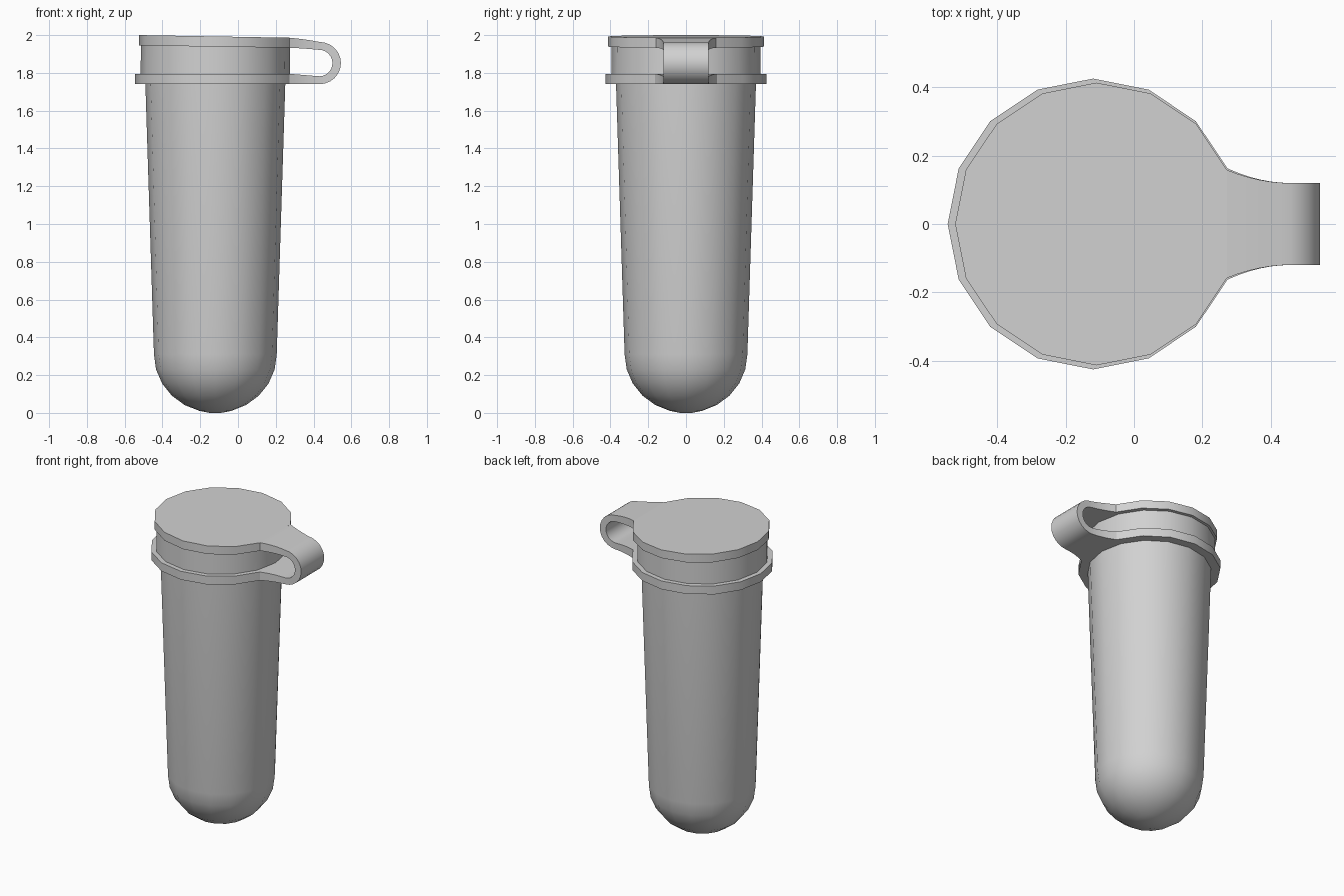
import bpy, bmesh, math

if "Cube" in bpy.data.objects:
    bpy.data.objects.remove(bpy.data.objects["Cube"])

SIDES = 16
CX = -0.12          # tube axis

plastic = bpy.data.materials.new("grey plastic")
plastic.diffuse_color = (0.64, 0.64, 0.64, 1)
plastic.use_nodes = True
plastic.node_tree.nodes["Principled BSDF"].inputs["Base Color"].default_value = plastic.diffuse_color


def finish(name, bm):
    bmesh.ops.recalc_face_normals(bm, faces=bm.faces)
    me = bpy.data.meshes.new(name)
    bm.to_mesh(me)
    bm.free()
    me.materials.append(plastic)
    me.shade_smooth()
    me.set_sharp_from_angle(angle=math.radians(30))
    ob = bpy.data.objects.new(name, me)
    bpy.context.collection.objects.link(ob)
    return ob


def bridge(bm, a, b):
    n = len(a)
    for i in range(n):
        bm.faces.new((a[i], a[(i + 1) % n], b[(i + 1) % n], b[i]))


def lathe(name, profile):
    """Revolve (radius, z) points; both ends are capped."""
    bm = bmesh.new()
    rings = []
    for r, z in profile:
        rings.append([bm.verts.new((CX + r * math.cos(k * math.tau / SIDES),
                                    r * math.sin(k * math.tau / SIDES), z))
                      for k in range(SIDES)])
    for a, b in zip(rings, rings[1:]):
        bridge(bm, a, b)
    bm.faces.new(rings[0])
    bm.faces.new(rings[-1])
    return finish(name, bm)


def plate(name, cx, r, low, high):
    """16-sided disc, cut flat on the hinge side; low/high give z from x."""
    bm = bmesh.new()
    pts = [(cx + r * math.cos(k * math.tau / SIDES),
            r * math.sin(k * math.tau / SIDES)) for k in range(1, SIDES)]
    a = [bm.verts.new((x, y, low(x))) for x, y in pts]
    b = [bm.verts.new((x, y, high(x))) for x, y in pts]
    bridge(bm, a, b)
    bm.faces.new(a)
    bm.faces.new(b)
    return finish(name, bm)


# Tube: rounded bottom, tapered wall, neck, then the hollow inside
def bowl(r, z0, z1):
    return [(r * math.sin(t), z1 - (z1 - z0) * math.cos(t))
            for t in [math.radians(15 * k) for k in range(1, 7)]]

outer = [(0.03, 0.0)] + bowl(0.325, 0.0, 0.31) + [(0.371, 1.76), (0.396, 1.76), (0.394, 1.945)]
inner = [(0.03, 0.04)] + bowl(0.285, 0.04, 0.31) + [(0.335, 1.945)]
lathe("tube", outer + inner[::-1])

# Flange around the neck
plate("flange", CX, 0.426, lambda x: 1.74, lambda x: 1.795)

# Lid, tilted very slightly down towards the hinge
LID_X, LID_R = -0.11, 0.414
plate("lid", LID_X, LID_R,
      lambda x: 1.945 - 0.012 * (x + 0.524) / 0.8,
      lambda x: 2.0 - 0.014 * (x + 0.524) / 0.8)

# Hinge strap: flares into lid and flange, loops round at the right
c, s = math.cos(math.tau / SIDES), math.sin(math.tau / SIDES)
lid_x, lid_w = LID_X + LID_R * c, LID_R * s
fl_x, fl_w = CX + 0.426 * c, 0.426 * s
AX, AZ = 0.43, 1.852                      # centre of the loop


def half_width(x, x0, w0):
    return 0.12 + (w0 - 0.12) * max(0.0, (0.46 - x) / (0.46 - x0)) ** 2

stations = []                              # outer x, z, inner x, z, half width
for k in range(5):
    t = k / 5
    x = lid_x + (AX - lid_x) * t
    drop = 0.6 * t + 0.4 * t * t
    stations.append((x, 1.986 - 0.022 * drop, x, 1.933 - 0.011 * drop,
                     half_width(x, lid_x, lid_w)))
for k in range(13):
    a = math.radians(90 - 15 * k)
    x = AX + 0.115 * math.cos(a)
    w = half_width(x, lid_x, lid_w) if k < 7 else half_width(x, fl_x, fl_w)
    stations.append((x, AZ + 0.112 * math.sin(a),
                     AX + 0.07 * math.cos(a), AZ + 0.07 * math.sin(a), w))
for k in range(4, -1, -1):
    t = k / 5
    x = fl_x + (AX - fl_x) * t
    stations.append((x, 1.74, x, 1.795 - 0.013 * t, half_width(x, fl_x, fl_w)))

bm = bmesh.new()
sections = [[bm.verts.new(p) for p in ((ox, -w, oz), (ox, w, oz), (ix, w, iz), (ix, -w, iz))]
            for ox, oz, ix, iz, w in stations]
for a, b in zip(sections, sections[1:]):
    bridge(bm, a, b)
bm.faces.new(sections[0])
bm.faces.new(sections[-1])
finish("hinge_strap", bm)
